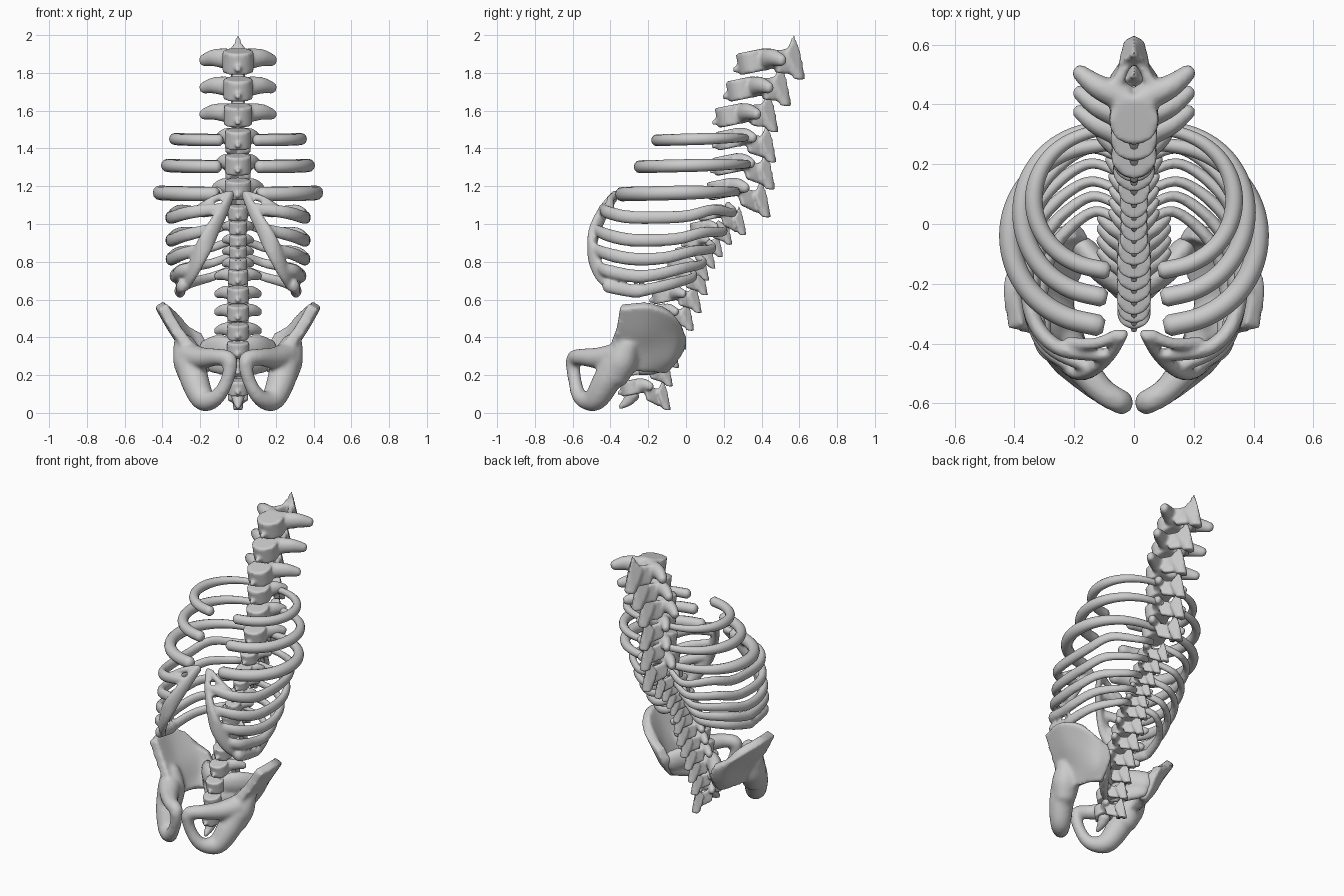
import bpy, bmesh, math
from mathutils import Vector, Matrix

if "Cube" in bpy.data.objects:
    bpy.data.objects.remove(bpy.data.objects["Cube"], do_unlink=True)

bone = bpy.data.materials.new("bone_grey")
bone.use_nodes = True
GREY = (0.6, 0.6, 0.6, 1)
bone.diffuse_color = GREY
bone.node_tree.nodes["Principled BSDF"].inputs["Base Color"].default_value = GREY


def smooth_path(points, steps):
    """Catmull-Rom samples through points of any dimension."""
    pts = [Vector(p) for p in points]
    pts = [pts[0] * 2 - pts[1]] + pts + [pts[-1] * 2 - pts[-2]]
    out = []
    for a, b, c, d in zip(pts, pts[1:], pts[2:], pts[3:]):
        for i in range(steps):
            t = i / steps
            out.append(0.5 * (2 * b + (c - a) * t + (2 * a - 5 * b + 4 * c - d) * t ** 2
                              + (3 * b - a - 3 * c + d) * t ** 3))
    return out + [pts[-2]]


def tube(bm, points, flat=1.0, steps=6, sides=12, up=(0, 0, 1)):
    """Sweep an ellipse through (x, y, z, radius) points and round both ends."""
    path = smooth_path(points, steps)
    centres = [p.to_3d() for p in path]
    radii = [p[3] for p in path]
    start = (centres[0] - centres[1]).normalized() * radii[0]
    end = (centres[-1] - centres[-2]).normalized() * radii[-1]
    centres = [centres[0] + start * 0.5] + centres + [centres[-1] + end * 0.5]
    radii = [radii[0] * 0.6] + radii + [radii[-1] * 0.6]
    rings = []
    for i, (c, r) in enumerate(zip(centres, radii)):
        tan = (centres[min(i + 1, len(centres) - 1)] - centres[max(i - 1, 0)]).normalized()
        side = tan.cross(Vector(up)).normalized()
        over = side.cross(tan)
        rings.append([bm.verts.new(c + side * r * flat * math.cos(a) + over * r * math.sin(a))
                      for a in (math.tau * k / sides for k in range(sides))])
    for r0, r1 in zip(rings, rings[1:]):
        for k in range(sides):
            n = (k + 1) % sides
            bm.faces.new((r0[k], r0[n], r1[n], r1[k]))
    bm.faces.new(rings[0][::-1])
    bm.faces.new(rings[-1])


def finish(name, bm, voxel=0, mirror_first=False, rounds=4):
    """Make the object, mirror it across x, and fuse its pieces into one smooth bone."""
    bmesh.ops.recalc_face_normals(bm, faces=bm.faces)
    for f in bm.faces:
        f.smooth = True
    mesh = bpy.data.meshes.new(name)
    bm.to_mesh(mesh)
    bm.free()
    mesh.materials.append(bone)
    obj = bpy.data.objects.new(name, mesh)
    bpy.context.collection.objects.link(obj)
    if mirror_first:
        obj.modifiers.new("mirror", "MIRROR").use_mirror_merge = False
    if voxel:
        fuse = obj.modifiers.new("fuse", "REMESH")
        fuse.mode = "VOXEL"
        fuse.voxel_size = voxel
        fuse.use_smooth_shade = True
        soft = obj.modifiers.new("soften", "SMOOTH")
        soft.factor = 0.5
        soft.iterations = rounds
    if not mirror_first:
        obj.modifiers.new("mirror", "MIRROR").use_mirror_merge = False


def vertebra(name, y, z, s, span, droop):
    bm = bmesh.new()

    def at(px, py, pz, r=0):
        return (px * s, y + py * s, z + pz * s, r * s)

    def hull(points):
        verts = [bm.verts.new(at(*p)[:3]) for p in points]
        bmesh.ops.convex_hull(bm, input=verts)

    # squat body tilted forward, with a small front knob
    tilt = Matrix.Translation(at(0, -0.015, 0)[:3]) @ Matrix.Rotation(0.2, 4, "X")
    bmesh.ops.create_cone(bm, cap_ends=True, segments=20, radius1=0.083 * s,
                          radius2=0.083 * s, depth=0.115 * s, matrix=tilt)
    tube(bm, [at(0, -0.07, -0.025, 0.022), at(0, -0.115, -0.045, 0.016)])
    # swept-back side process, broad at its root
    tip = span / s
    tube(bm, [at(0.03, 0.05, 0.01, 0.06), at(tip * 0.6, 0.09, 0.02, 0.048),
              at(tip * 0.93, 0.14, 0.005, 0.032)], flat=0.85)
    # half of the arch, sloping back to the ridge
    low = droop * 0.5
    hull([(0.085, 0.085, 0.06 + low), (0.05, 0.07, 0.05 + low), (0.085, 0.12, -0.06 + low),
          (0.05, 0.1, -0.06 + low), (0, 0.23, 0.06 + droop), (0, 0.18, 0.07 + droop),
          (0, 0.24, -0.07 + droop), (0, 0.2, -0.07 + droop)])
    # half of the leaning ridge blade
    back = -droop * 0.4
    hull([(0, 0.2 + back, 0.155 + droop), (0.055, 0.165 + back, 0.04 + droop),
          (0, 0.16 + back, 0.04 + droop), (0, 0.235 + back, 0.06 + droop),
          (0.035, 0.245 + back, -0.1 + droop), (0, 0.265 + back, -0.1 + droop),
          (0.035, 0.2 + back, -0.09 + droop), (0, 0.2 + back, -0.09 + droop)])
    finish(name, bm, 0.011 * max(s, 0.65), True, 3)


# spine from neck end to tail: y, z, scale, side reach, ridge droop
SPINE = [
    (.37, 1.86, 1.0, .2, 0), (.31, 1.715, .95, .2, 0), (.25, 1.575, .92, .2, 0),
    (.24, 1.45, .85, .11, -.05), (.23, 1.315, .85, .11, -.06), (.2, 1.185, .85, .13, -.08),
    (.13, 1.06, .64, .09, -.09), (.08, .98, .58, .08, -.06), (.04, .91, .55, .08, -.06),
    (0, .85, .55, .08, -.06), (-.04, .785, .58, .08, -.05), (-.07, .72, .66, .12, -.05),
    (-.11, .625, .7, .12, -.04), (-.15, .53, .7, .12, -.04), (-.19, .43, .7, .12, -.04),
    (-.23, .335, .7, .1, -.04), (-.26, .24, .68, .08, -.05), (-.28, .135, .68, .07, -.08)]
for i, row in enumerate(SPINE):
    vertebra("vertebra_%02d" % (i + 1), *row)

# tail bone
bm = bmesh.new()
tube(bm, [(0, -.28, .1, .04), (0, -.31, .06, .028), (0, -.35, .03, .012)])
finish("tail_bone", bm, 0.008, True)

# upper open rib pairs: height, back, front, half width, thickness
for i, (z, back, front, w, r) in enumerate([
        (1.45, .32, -.16, .335, .031), (1.31, .33, -.25, .375, .034),
        (1.165, .27, -.345, .415, .038)]):
    bm = bmesh.new()
    mid, deep = (back + front) / 2, (back - front) / 2
    pts = []
    for k in range(13):
        t = 0.08 + (math.pi - 0.27) * k / 12
        pts.append((w * math.sin(t) ** 0.75, mid + deep * math.cos(t),
                    z + 0.007 * math.cos(t), r * min(1, 0.6 + 0.07 * k)))
    tube(bm, pts, flat=0.95, steps=4)
    finish("upper_rib_pair_%d" % (i + 1), bm)

# lower rib cage: ribs fused to a broad slanting front cartilage
bm = bmesh.new()
tube(bm, [(.035, -.37, 1.16, .026), (.08, -.435, 1.07, .036), (.14, -.485, .96, .044),
          (.19, -.495, .86, .046), (.24, -.46, .75, .042), (.28, -.4, .67, .032)], flat=0.6)
# back y, head z, side z, half width, front end
LOWER = [
    (.24, 1.1, 1.04, .355, (.1, -.44, 1.08)), (.19, 1.0, .92, .355, (.15, -.48, .97)),
    (.13, .91, .82, .355, (.19, -.49, .87)), (.08, .83, .73, .335, (.24, -.46, .77)),
    (.03, .76, .65, .31, (.27, -.41, .68))]
for back, head, side, w, end in LOWER:
    tube(bm, [(.04, back - .02, head, .022), (w * .45, back + .01, head - .04, .025),
              (w * .85, back - .1, side + .035, .03), (w, back - .25, side, .033),
              (w * .98, -.28, side - .005, .035), (w * .62 + end[0] * .4, -.41, side + .02, .035),
              (*end, .03)], flat=0.75)
# short strut that leaves a slot beside the cartilage top
tube(bm, [(.05, -.37, 1.155, .022), (.13, -.4, 1.13, .02), (.22, -.4, 1.07, .024)])
finish("lower_rib_cage", bm, 0.009, False, 3)

# hip bones
bm = bmesh.new()
ROWS = [
    [(.425, -.35, .55), (.44, -.19, .56), (.36, -.045, .5), (.21, .005, .41)],
    [(.355, -.37, .43), (.365, -.2, .43), (.29, -.045, .4), (.18, -.0, .34)],
    [(.29, -.4, .34), (.295, -.25, .32), (.25, -.09, .28), (.175, -.04, .27)],
    [(.26, -.39, .26), (.255, -.28, .22), (.22, -.17, .21), (.185, -.1, .2)]]
columns = zip(*[smooth_path(r, 5) for r in ROWS])
grid = [[bm.verts.new(p) for p in smooth_path(c, 5)] for c in columns]
blade = [bm.faces.new((a[j], a[j + 1], b[j + 1], b[j]))
         for a, b in zip(grid, grid[1:]) for j in range(len(a) - 1)]
bmesh.ops.recalc_face_normals(bm, faces=blade)
bmesh.ops.solidify(bm, geom=blade, thickness=0.06)
# socket mass below the blade
tube(bm, [(.29, -.3, .38, .055), (.26, -.34, .28, .085), (.24, -.38, .18, .07)],
     up=(0, 1, 0), sides=16)
# ring of the pubis and seat bone around its opening
tube(bm, [(.25, -.37, .3, .07), (.19, -.46, .29, .058), (.11, -.555, .295, .045),
          (.045, -.595, .28, .042), (.055, -.59, .18, .036), (.11, -.56, .085, .042),
          (.18, -.485, .07, .062), (.225, -.425, .16, .075), (.25, -.37, .26, .08)],
     up=(.7, -.7, 0.1), sides=16)
finish("hip_bones", bm, 0.012, False, 8)

# sacrum wings joining spine and hips
bm = bmesh.new()
tube(bm, [(.02, -.22, .33, .06), (.1, -.16, .34, .075), (.17, -.08, .32, .07)], flat=0.6)
tube(bm, [(.02, -.25, .24, .045), (.09, -.18, .25, .05), (.16, -.1, .27, .05)], flat=0.6)
finish("sacrum_wings", bm, 0.012, False, 5)
